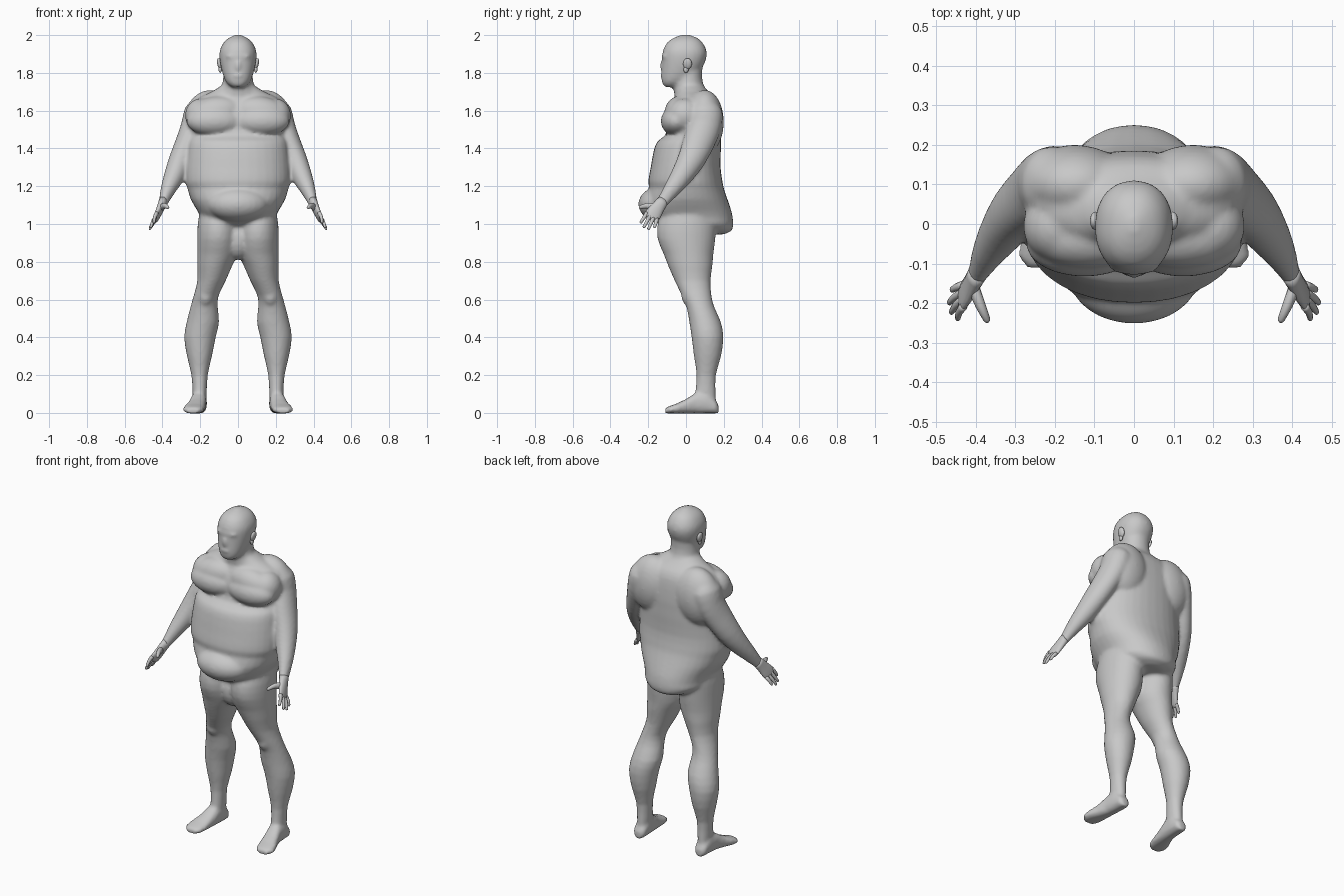
import bpy, bmesh, math
from mathutils import Vector as V, Matrix

skin = bpy.data.materials.new("light_grey")
skin.diffuse_color = (0.58, 0.58, 0.58, 1)


def loft(bm, rings, n=28, power=2.0):
    """Closed skin over rings given as (centre, half-axis u, half-axis v)."""
    def p(c):
        return math.copysign(abs(c) ** (2 / power), c)
    loops = []
    for c, u, v in rings:
        loops.append([bm.verts.new(c + u * p(math.cos(a)) + v * p(math.sin(a)))
                      for a in (2 * math.pi * i / n for i in range(n))])
    faces = [bm.faces.new(loops[0]), bm.faces.new(loops[-1][::-1])]
    for a, b in zip(loops, loops[1:]):
        for i in range(n):
            j = (i + 1) % n
            faces.append(bm.faces.new((a[i], b[i], b[j], a[j])))
    bmesh.ops.recalc_face_normals(bm, faces=faces)


def dense(rows):
    """Insert a smoothly interpolated row between every two rows."""
    out = [rows[0]]
    for i in range(len(rows) - 1):
        a, b, c, d = rows[max(i - 1, 0)], rows[i], rows[i + 1], rows[min(i + 2, len(rows) - 1)]
        out += [tuple((9 * (q + r) - p - s) / 16 for p, q, r, s in zip(a, b, c, d)), c]
    return out


def upright(bm, rows, s=1, power=2.0):
    """Horizontal rings: z, left x, right x, front y, back y."""
    loft(bm, [(V((s * (a + b) / 2, (f + k) / 2, z)), V(((b - a) / 2, 0, 0)),
               V((0, (k - f) / 2, 0))) for z, a, b, f, k in dense(rows)], 36, power)


def tube(bm, pts, s=1, n=20):
    """Limb along a path: x, y, z, thickness, breadth, with rounded tip."""
    pts = dense(pts)
    rings = []
    for i, q in enumerate(pts):
        t = (V(pts[min(i + 1, len(pts) - 1)][:3]) - V(pts[max(i - 1, 0)][:3])).normalized()
        v = t.cross(V((1, 0, 0))).normalized()
        u = v.cross(t)
        rings.append((V(q[:3]), u * q[3], v * q[4], t))
    c, u, v, t = rings[-1]
    r = min(pts[-1][3:])
    rings += [(c + t * r * .6, u * .75, v * .8, t), (c + t * r * .95, u * .3, v * .35, t)]
    def m(w):
        return V((s * w.x, w.y, w.z))
    loft(bm, [(m(c), m(u), m(v)) for c, u, v, t in rings], n)


def ball(bm, c, r, tilt=0):
    mat = Matrix.Translation(c) @ Matrix.Rotation(tilt, 4, 'Y') @ Matrix.Diagonal((*r, 1))
    bmesh.ops.create_uvsphere(bm, u_segments=32, v_segments=20, radius=1, matrix=mat)


def finish(name, bm):
    me = bpy.data.meshes.new(name)
    bm.to_mesh(me)
    bm.free()
    me.materials.append(skin)
    for f in me.polygons:
        f.use_smooth = True
    ob = bpy.data.objects.new(name, me)
    bpy.context.collection.objects.link(ob)
    return ob


body = bmesh.new()

# Torso with overhanging belly and seat
torso = [(1.735, .085, -.05, .09), (1.70, .14, -.05, .12), (1.67, .205, -.06, .15),
         (1.63, .245, -.08, .17), (1.57, .262, -.10, .18), (1.50, .258, -.10, .185),
         (1.465, .252, -.115, .185), (1.44, .26, -.148, .185), (1.40, .267, -.168, .185),
         (1.30, .277, -.187, .183), (1.225, .279, -.20, .193), (1.19, .268, -.195, .20),
         (1.13, .250, -.215, .22), (1.07, .215, -.215, .24), (1.03, .195, -.18, .248),
         (1.00, .185, -.13, .25), (.965, .14, -.08, .243), (.945, .08, -.03, .20)]
upright(body, [(z, -w, w, f, k) for z, w, f, k in torso], power=2.15)
ball(body, (0, -.13, 1.105), (.165, .122, .095))

# Neck and head
upright(body, [(1.86, -.07, .07, -.03, .09), (1.78, -.078, .078, -.06, .085),
               (1.72, -.09, .09, -.065, .10), (1.67, -.14, .14, -.06, .14)])
head = [(1.725, .032, -.112, -.04), (1.745, .058, -.126, 0), (1.78, .076, -.13, .05),
        (1.83, .09, -.128, .088), (1.88, .098, -.126, .108), (1.92, .096, -.121, .108),
        (1.96, .077, -.1, .088), (1.985, .049, -.067, .06), (2.002, .012, -.02, .015)]
upright(body, [(z, -w, w, f, k) for z, w, f, k in head], power=2.2)

# Nose, lips and groin
ball(body, (0, -.124, 1.838), (.015, .016, .028))
ball(body, (0, -.108, 1.887), (.065, .022, .014))
ball(body, (0, -.122, 1.785), (.03, .014, .012))
ball(body, (0, -.03, .92), (.08, .085, .11))

leg = [(1.08, .02, .20, -.12, .16), (1.0, .0, .213, -.15, .16), (.92, -.004, .216, -.15, .155),
       (.84, .003, .216, -.118, .145), (.78, .03, .216, -.095, .14), (.70, .065, .215, -.06, .13),
       (.62, .103, .235, -.022, .135), (.56, .107, .252, .003, .15), (.48, .10, .272, .018, .185),
       (.40, .118, .285, .03, .198), (.30, .138, .27, .042, .186), (.20, .16, .247, .056, .158),
       (.10, .166, .24, .047, .158), (.03, .175, .24, .04, .16)]
foot = [(.205, .172, .022, .04), (.205, .158, .036, .065), (.206, .11, .042, .11),
        (.21, .05, .043, .105), (.22, 0, .048, .072), (.233, -.05, .056, .048),
        (.238, -.085, .055, .036), (.236, -.11, .035, .026)]
arm = [(.19, .10, 1.63, .06, .07), (.205, .10, 1.59, .08, .095), (.228, .098, 1.52, .074, .09),
       (.262, .07, 1.44, .066, .085), (.302, .03, 1.345, .062, .074), (.335, -.02, 1.26, .056, .06),
       (.367, -.07, 1.19, .042, .046), (.39, -.115, 1.13, .028, .034), (.398, -.13, 1.11, .025, .031)]
for s in (1, -1):
    upright(body, leg, s)
    loft(body, [(V((s * x, y, h / 2 - .001)), V((w, 0, 0)), V((0, 0, h / 2 + .002)))
                for x, y, w, h in foot], power=2.5)
    tube(body, arm, s)
    # Chest with upper slope and armpit fold
    ball(body, (s * .125, -.05, 1.545), (.148, .083, .08))
    ball(body, (s * .12, -.035, 1.59), (.145, .078, .085), s * .15)
    ball(body, (s * .195, -.005, 1.575), (.085, .09, .09))
    # Shoulder blade and collar muscle
    ball(body, (s * .15, .10, 1.54), (.14, .10, .17), s * -.1)
    ball(body, (s * .14, .06, 1.65), (.12, .075, .045), s * .3)
    # Knee cap
    ball(body, (s * .172, .02, .62), (.042, .045, .055))

# Fuse all parts into one continuous skin
ob = finish("body", body)
fuse = ob.modifiers.new("fuse", 'REMESH')
fuse.mode = 'VOXEL'
fuse.voxel_size = .01
fuse.use_smooth_shade = True
relax = ob.modifiers.new("relax", 'SMOOTH')
relax.factor = .5
relax.iterations = 6

# Hands: palm, four spread fingers and thumb
palm = [(.393, -.12, 1.125, .025, .03), (.41, -.15, 1.085, .02, .036),
        (.425, -.173, 1.052, .016, .042), (.434, -.187, 1.033, .012, .04)]
tips = [(.445, -.238, 1.01), (.461, -.222, .985), (.466, -.198, .975), (.459, -.166, .985)]
across = V((0, -.85, .53))
for s, side in ((1, "left"), (-1, "right")):
    hand = bmesh.new()
    tube(hand, palm, s)
    for k, tip in zip((.031, .01, -.011, -.031), tips):
        base = V((.430, -.18, 1.043)) + across * k
        mid = base.lerp(V(tip), .5) + V((.004, 0, 0))
        tube(hand, [(*base, .0105, .0115), (*mid, .0095, .01), (*tip, .007, .008)], s, 10)
    tube(hand, [(.408, -.155, 1.085, .016, .022), (.388, -.205, 1.097, .013, .015),
                (.372, -.241, 1.088, .009, .01)], s, 10)
    finish(side + "_hand", hand)
    # Ear shell with a lobe
    ear = bmesh.new()
    ball(ear, (s * .098, .008, 1.848), (.012, .023, .03), s * .2)
    ball(ear, (s * .094, .0, 1.818), (.009, .013, .018))
    finish(side + "_ear", ear)
